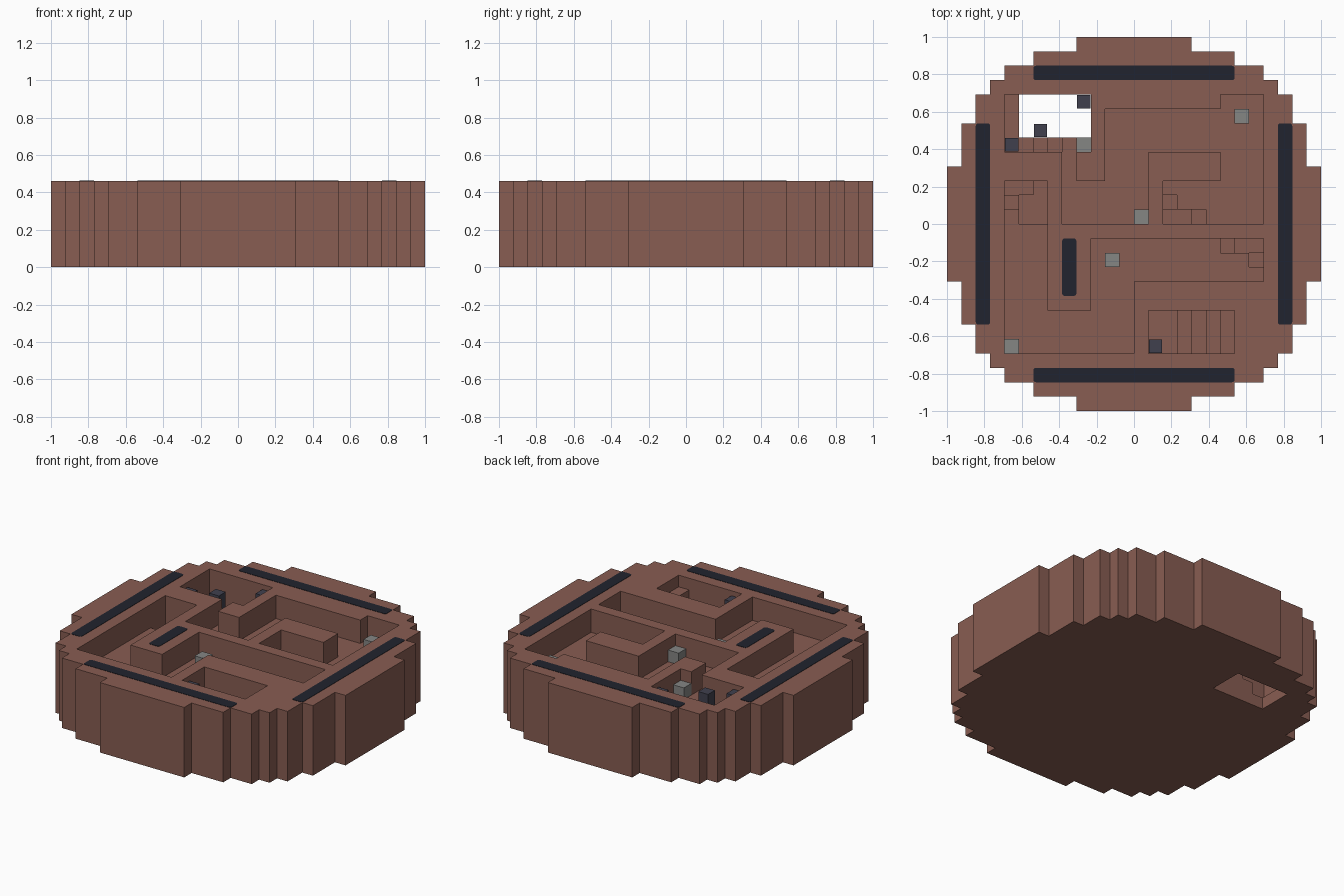
import bpy, bmesh

U = 1 / 13          # one block of the 26 x 26 grid
N = 13              # half the grid
TOP = 6             # full height in blocks

if "Cube" in bpy.data.objects:
    bpy.data.objects.remove(bpy.data.objects["Cube"])


def material(name, rgb):
    m = bpy.data.materials.new(name)
    m.use_nodes = True
    m.diffuse_color = (*rgb, 1)
    m.node_tree.nodes["Principled BSDF"].inputs["Base Color"].default_value = (*rgb, 1)
    return m


brown = material("brown clay", (0.246, 0.109, 0.084))
stone = material("grey stone", (0.235, 0.238, 0.231))
slate = material("dark slate", (0.051, 0.051, 0.076))
ink = material("blue black", (0.0152, 0.0176, 0.0273))


def finish(bm, name, mat):
    mesh = bpy.data.meshes.new(name)
    bmesh.ops.recalc_face_normals(bm, faces=bm.faces)
    bm.to_mesh(mesh)
    bm.free()
    mesh.materials.append(mat)
    obj = bpy.data.objects.new(name, mesh)
    bpy.context.collection.objects.link(obj)
    return obj


def box(name, lo, hi, mat, rounding=0):
    """Box between two corners, with its upright edges optionally rounded."""
    bm = bmesh.new()
    bmesh.ops.create_cube(bm, size=1)
    for v in bm.verts:
        v.co = [l + (c + 0.5) * (h - l) for c, l, h in zip(v.co, lo, hi)]
    if rounding:
        upright = [e for e in bm.edges if abs(e.verts[0].co.z - e.verts[1].co.z) > 0.001]
        bmesh.ops.bevel(bm, geom=upright, offset=rounding, segments=3, affect='EDGES', profile=0.5)
    return finish(bm, name, mat)


# Block heights: round stepped disc first, then the sunken rooms
height = {}


def fill(x0, y0, x1, y1, h):
    for i in range(x0, x1):
        for j in range(y0, y1):
            height[i, j] = h


for half_x, half_y in ((4, 13), (7, 12), (9, 11), (10, 10), (11, 9), (12, 7), (13, 4)):
    fill(-half_x, -half_y, half_x, half_y, TOP)

# South-west winding corridor
FLOOR, CELLAR = 4, 1
for r in ((-9, -9, -6, 3), (-6, -9, 0, -6), (-3, -6, 0, -1), (0, -4, 9, -1)):
    fill(*r, FLOOR)
# North-east hall and the walls standing in it
for r in ((-5, 0, 9, 3), (-5, 3, -3, 6), (-2, 3, 9, 8), (6, 8, 9, 9)):
    fill(*r, FLOOR)
for r in ((-4, 3, -2, 5), (1, 3, 6, 5), (1, 0, 2, 3)):
    fill(*r, TOP)
# Stairs down from the hall and the corridor
for r in ((4, 0, 5, 1, 3), (2, 0, 4, 1, 2), (2, 1, 3, 2, CELLAR),
          (6, -2, 7, -1, 3), (7, -2, 9, -1, 2), (8, -3, 9, -2, CELLAR),
          (-8, 0, -6, 3, CELLAR), (-9, 1, -8, 2, 3), (-9, 2, -7, 3, 2)):
    fill(*r)
# South entrance stairs
fill(1, -9, 7, -6, CELLAR)
for step in range(4):
    fill(3 + step, -9, 4 + step, -6, CELLAR + 1 + step)
# North-west cellar, its stairs, and the open shaft
fill(-9, 5, -7, 9, CELLAR)
for step in range(2):
    fill(-7 + step, 5, -6 + step, 6, 2 + step)
fill(-8, 6, -3, 9, 0)

# Skin the block heights into one closed body
bm = bmesh.new()


def quad(*points):
    bm.faces.new([bm.verts.new([c * U for c in p]) for p in points])


for (i, j), h in height.items():
    if not h:
        continue
    corners = ((i, j), (i + 1, j), (i + 1, j + 1), (i, j + 1))
    quad(*[(x, y, h) for x, y in corners])
    quad(*[(x, y, 0) for x, y in reversed(corners)])
    for k, (di, dj) in enumerate(((0, -1), (1, 0), (0, 1), (-1, 0))):
        (ax, ay), (bx, by) = corners[k], corners[(k + 1) % 4]
        for z in range(height.get((i + di, j + dj), 0), h):
            quad((ax, ay, z), (bx, by, z), (bx, by, z + 1), (ax, ay, z + 1))
bmesh.ops.remove_doubles(bm, verts=bm.verts, dist=0.0001)
finish(bm, "maze_body", brown)


# Dark strips set into the top
def strip(name, x0, y0, x1, y1):
    box(name, (x0 * U, y0 * U, TOP * U - 0.006), (x1 * U, y1 * U, TOP * U + 0.002), ink, 0.014)


for side, name in ((1, "back"), (-1, "front")):
    strip(name + "_strip", -7, side * 10.5 - 0.5, 7, side * 10.5 + 0.5)
for side, name in ((1, "left"), (-1, "right")):
    strip(name + "_strip", side * 10.5 - 0.5, -7, side * 10.5 + 0.5, 7)
strip("inner_strip", -5, -5, -4, -1)

# Stone cubes on the floor
for n, (x, y) in enumerate(((-9, -9), (-2, -3), (0, 0), (7, 7), (-4, 5))):
    box(f"stone_cube_{n + 1}", (x * U, y * U, FLOOR * U),
        ((x + 1) * U, (y + 1) * U, (FLOOR + 1) * U), stone)

# Dark pillars in the cellar rooms, just below the rim
gap = 0.003
for n, (x, y) in enumerate(((-9, 5), (-7, 6), (-4, 8), (1, -9))):
    box(f"dark_pillar_{n + 1}", (x * U + gap, y * U + gap, 3.6 * U),
        ((x + 1) * U - gap, (y + 1) * U - gap, 5.6 * U), slate)
